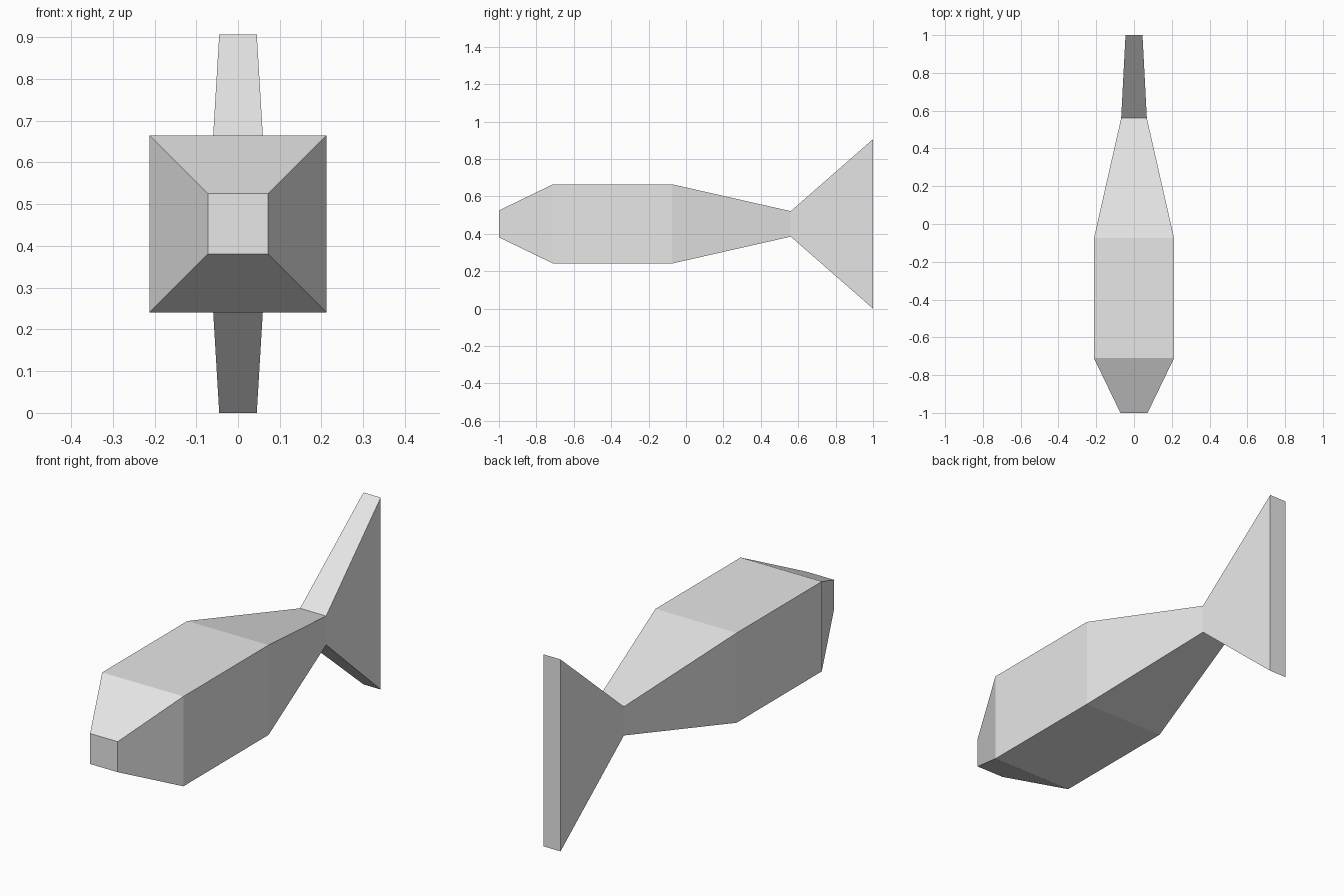
import bpy
import bmesh

cube = bpy.data.objects.get("Cube")
if cube:
    bpy.data.objects.remove(cube, do_unlink=True)

# Single plain grey
grey = bpy.data.materials.new("light_grey")
grey.use_nodes = True
colour = (0.8, 0.8, 0.8, 1)
grey.diffuse_color = colour
grey.node_tree.nodes["Principled BSDF"].inputs["Base Color"].default_value = colour

MID_Z = 0.453


def loft(name, sections):
    """Join rectangular sections (y, half width, half height) and cap both ends."""
    bm = bmesh.new()
    rings = [[bm.verts.new((sx * w, y, MID_Z + sz * h))
              for sx, sz in ((-1, -1), (1, -1), (1, 1), (-1, 1))]
             for y, w, h in sections]
    for a, b in zip(rings, rings[1:]):
        for i in range(4):
            j = (i + 1) % 4
            bm.faces.new((a[i], a[j], b[j], b[i]))
    bm.faces.new(rings[0])
    bm.faces.new(rings[-1])
    bmesh.ops.recalc_face_normals(bm, faces=bm.faces)
    mesh = bpy.data.meshes.new(name)
    bm.to_mesh(mesh)
    bm.free()
    mesh.materials.append(grey)
    obj = bpy.data.objects.new(name, mesh)
    bpy.context.collection.objects.link(obj)
    return obj


# Blunt nose, straight body, narrow tail root and tall flared fin
loft("fish_body", [
    (-1.0, 0.072, 0.072),
    (-0.71, 0.212, 0.212),
    (-0.075, 0.212, 0.212),
    (0.56, 0.068, 0.068),
    (1.0, 0.045, 0.453),
])
